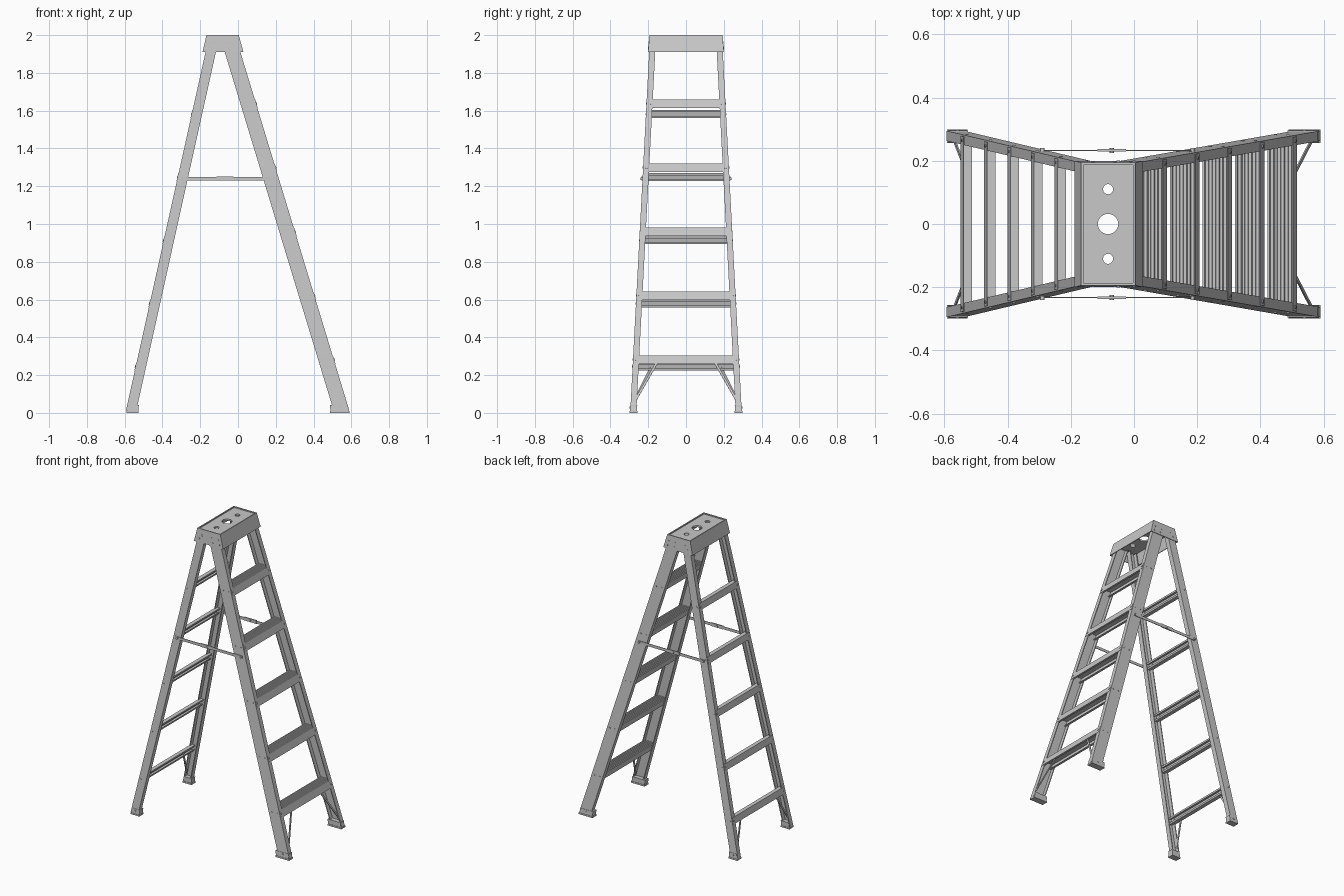
import bpy, bmesh, math
from mathutils import Vector, Matrix

cube = bpy.data.objects.get("Cube")
if cube:
    bpy.data.objects.remove(cube, do_unlink=True)

metal = bpy.data.materials.new("light_grey_metal")
metal.use_nodes = True
GREY = (0.58, 0.58, 0.58, 1)
metal.diffuse_color = GREY
metal.node_tree.nodes["Principled BSDF"].inputs["Base Color"].default_value = GREY


def finish(name, bm):
    bmesh.ops.recalc_face_normals(bm, faces=bm.faces)
    mesh = bpy.data.meshes.new(name)
    bm.to_mesh(mesh)
    bm.free()
    mesh.materials.append(metal)
    obj = bpy.data.objects.new(name, mesh)
    bpy.context.collection.objects.link(obj)
    return obj


def loft(name, loop_a, loop_b):
    """Solid between two matching outlines."""
    bm = bmesh.new()
    a = [bm.verts.new(p) for p in loop_a]
    b = [bm.verts.new(p) for p in loop_b]
    bm.faces.new(a)
    bm.faces.new(b)
    for i in range(len(a)):
        j = (i + 1) % len(a)
        bm.faces.new((a[i], a[j], b[j], b[i]))
    return finish(name, bm)


def rect(x0, x1, y0, y1, z):
    return [(x0, y0, z), (x1, y0, z), (x1, y1, z), (x0, y1, z)]


def cylinder(name, centre, axis, radius, depth, sides=12):
    bm = bmesh.new()
    turn = Vector(axis).to_track_quat('Z', 'Y').to_matrix().to_4x4()
    bmesh.ops.create_cone(bm, cap_ends=True, segments=sides, radius1=radius, radius2=radius,
                          depth=depth, matrix=Matrix.Translation(centre) @ turn)
    return finish(name, bm)


def bar(name, a, b, width, thick, flat):
    """Flat strip from a to b; flat is the direction its broad side faces."""
    a, b = Vector(a), Vector(b)
    n = Vector(flat).normalized() * thick / 2
    w = (b - a).cross(n).normalized() * width / 2
    ring = [w + n, w - n, -w - n, -w + n]
    return loft(name, [a + r for r in ring], [b + r for r in ring])


# Rail lines: the ladder leans in both directions
def y_out(z):
    return 0.2955 - 0.0527 * z


def x_front(z):
    return 0.593 - 0.3038 * z


def x_rear(z):
    return -0.596 + 0.222 * z


FRONT_W, REAR_W = 0.083, 0.055


def rail_loop(x_edge, width, side, z, t=0.006, flange=0.032):
    x0 = x_edge(z) - (width if x_edge is x_front else 0)
    x1, y = x0 + width, y_out(z)
    pts = [(x0, y), (x1, y), (x1, y - flange), (x1 - t, y - flange),
           (x1 - t, y - t), (x0 + t, y - t), (x0 + t, y - flange), (x0, y - flange)]
    return [(px, py * side, z) for px, py in pts]


def across(name, profile, x_edge):
    """Extrude a (offset, z) profile between the rails, following their lean."""
    ends = [[(x_edge(z) + u, s * (y_out(z) - 0.005), z) for u, z in profile] for s in (-1, 1)]
    return loft(name, *ends)


# Rails, boots, braces and spreaders on both sides
for side, tag in ((-1, "near"), (1, "far")):
    loft("front_rail_" + tag, rail_loop(x_front, FRONT_W, side, 0.012),
         rail_loop(x_front, FRONT_W, side, 1.975))
    loft("rear_rail_" + tag, rail_loop(x_rear, REAR_W, side, 0.012),
         rail_loop(x_rear, REAR_W, side, 1.975))
    for label, x0, x1, lean in (("front", 0.491, 0.587, -0.005), ("rear", -0.588, -0.529, 0.004)):
        loft(f"{label}_boot_{tag}", rect(x0, x1, 0.259 * side, 0.297 * side, 0),
             rect(x0 + lean, x1 + lean, 0.258 * side, 0.295 * side, 0.042))
        loft(f"{label}_foot_pad_{tag}", rect(x0 - 0.003, x1 + 0.003, 0.256 * side, 0.299 * side, 0),
             rect(x0 - 0.003, x1 + 0.003, 0.256 * side, 0.299 * side, 0.01))
        cylinder(f"{label}_boot_rivet_{tag}", ((x0 + x1) / 2, 0.296 * side, 0.028), (0, 1, 0), 0.006, 0.006)
    bar("front_brace_" + tag, (x_front(0.265) - 0.007, 0.155 * side, 0.265),
        (x_front(0.06) - 0.009, 0.272 * side, 0.06), 0.012, 0.005, (1, 0, 0.3))
    bar("rear_brace_" + tag, (x_rear(0.24) + 0.005, 0.185 * side, 0.24),
        (x_rear(0.07) + 0.01, 0.27 * side, 0.07), 0.012, 0.005, (1, 0, -0.2))
    y = 0.2325 * side
    bar("spreader_rear_" + tag, (-0.298, y, 1.24), (-0.06, y, 1.24), 0.018, 0.004, (0, 1, 0))
    bar("spreader_front_" + tag, (-0.08, y, 1.24), (0.195, y, 1.24), 0.018, 0.004, (0, 1, 0))
    bar("spreader_hinge_" + tag, (-0.115, y, 1.241), (-0.025, y, 1.241), 0.022, 0.008, (0, 1, 0))
    for x in (-0.29, -0.07, 0.185):
        cylinder("spreader_pin_" + tag, (x, y, 1.24), (0, 1, 0), 0.007, 0.015)

# Ribbed steps: thin channels, open below
for i in range(5):
    top = 0.305 + 0.3385 * i
    t, back, front, ribs = 0.005, -0.078, 0.002, 7
    pitch = (front - back) / ribs
    profile = []
    for k in range(ribs):
        u = back + k * pitch
        profile += [(u, top), (u + pitch * 0.6, top), (u + pitch * 0.7, top - 0.003),
                    (u + pitch * 0.9, top - 0.003)]
    low = top - 0.045
    profile += [(front, top), (front, low), (front - 0.014, low), (front - 0.014, low + t),
                (front - t, low + t), (front - t, top - 0.008), (back + t, top - 0.008),
                (back + t, low + t), (back + 0.014, low + t), (back + 0.014, low), (back, low)]
    across(f"step_{i + 1}", profile, x_front)

    # Rear rungs: small channels, open to the inside
    z0 = 0.225 + 0.334 * i
    z1, u0, u1 = z0 + 0.042, -0.002, 0.025
    across(f"rear_rung_{i + 1}", [(u0, z0), (u1, z0), (u1, z0 + 0.011), (u1 - 0.004, z0 + 0.011),
           (u1 - 0.004, z0 + 0.004), (u0 + 0.004, z0 + 0.004), (u0 + 0.004, z1 - 0.004),
           (u1 - 0.004, z1 - 0.004), (u1 - 0.004, z1 - 0.011), (u1, z1 - 0.011), (u1, z1), (u0, z1)],
           x_rear)

    # Rivets
    for s in (-1, 1):
        z = top - 0.022
        cylinder("step_rivet", (x_front(z) + 0.002, s * (y_out(z) - 0.018), z), (1, 0, 0.3), 0.006, 0.006)
        for u in (-0.06, -0.02):
            cylinder("step_side_rivet", (x_front(z) + u, s * y_out(z), z), (0, 1, 0), 0.005, 0.005)
        z = z0 + 0.02
        cylinder("rung_rivet", (x_rear(z) + 0.014, s * y_out(z), z), (0, 1, 0), 0.005, 0.005)
        cylinder("rung_back_rivet", (x_rear(z) - 0.002, s * (y_out(z) - 0.018), z), (1, 0, -0.2), 0.005, 0.005)

# Top cap: hollow, with a rimmed tray and three holes
cap = loft("top_cap", rect(-0.188, 0.029, -0.2, 0.2, 1.91), rect(-0.167, 0.004, -0.194, 0.194, 2.0))
cutters = [
    loft("cap_hollow", rect(-0.186, 0.027, -0.197, 0.197, 1.9), rect(-0.166, 0.003, -0.19, 0.19, 1.982)),
    loft("cap_tray", rect(-0.16, -0.003, -0.187, 0.187, 1.993), rect(-0.16, -0.003, -0.187, 0.187, 2.1)),
]
for y, r in ((-0.11, 0.016), (0, 0.032), (0.11, 0.016)):
    cutters.append(cylinder("cap_hole", (-0.082, y, 1.99), (0, 0, 1), r, 0.1, 32))
for c in cutters:
    c.hide_render = True
    mod = cap.modifiers.new(c.name, 'BOOLEAN')
    mod.operation, mod.solver, mod.object = 'DIFFERENCE', 'EXACT', c
bpy.context.view_layer.update()
shell = bpy.data.meshes.new_from_object(cap.evaluated_get(bpy.context.evaluated_depsgraph_get()))
cap.modifiers.clear()
cap.data = shell
for c in cutters:
    bpy.data.objects.remove(c, do_unlink=True)

# Cap rivets
for s in (-1, 1):
    for x, z in ((-0.15, 1.935), (-0.13, 1.96), (-0.06, 1.96), (-0.05, 1.93), (-0.01, 1.96), (0.0, 1.93)):
        cylinder("cap_rivet", (x, s * (0.2 - (z - 1.91) * 0.067), z), (0, 1, 0), 0.005, 0.005)
